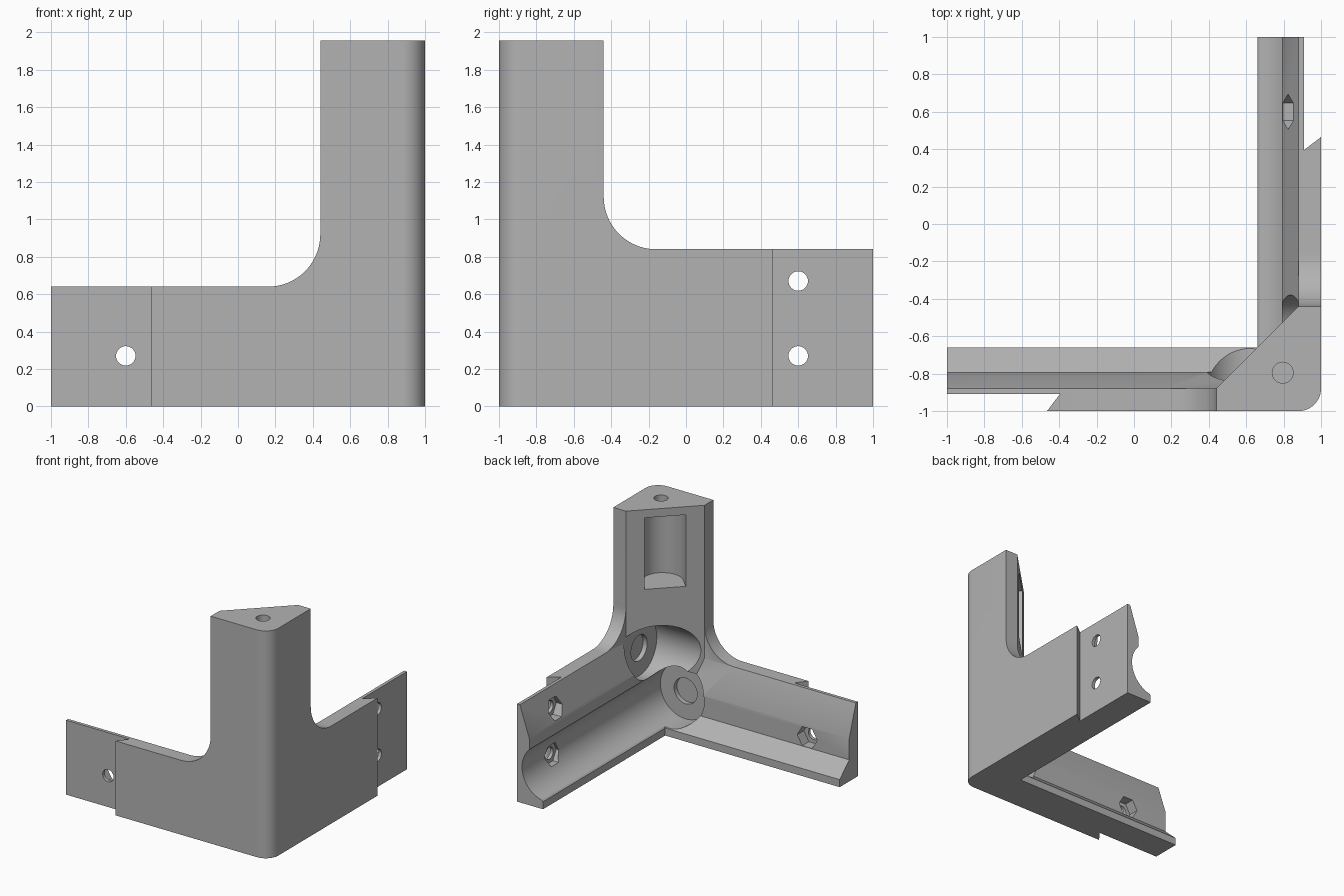
import bpy, bmesh, math
from mathutils import Vector

old = bpy.data.objects.get("Cube")
if old:
    bpy.data.objects.remove(old, do_unlink=True)

grey = bpy.data.materials.new("plain grey")
grey.use_nodes = True
GREY = (0.45, 0.45, 0.45, 1)
grey.diffuse_color = GREY
grey.node_tree.nodes["Principled BSDF"].inputs["Base Color"].default_value = GREY


def prism(name, pts, lo, hi, place):
    """Extrude a 2D profile from lo to hi; place maps (a, b, t) to space."""
    bm = bmesh.new()
    face = bm.faces.new([bm.verts.new(place(a, b, lo)) for a, b in pts])
    ext = bmesh.ops.extrude_face_region(bm, geom=[face])
    shift = Vector(place(0, 0, hi)) - Vector(place(0, 0, lo))
    moved = [v for v in ext["geom"] if isinstance(v, bmesh.types.BMVert)]
    bmesh.ops.translate(bm, verts=moved, vec=shift)
    bmesh.ops.recalc_face_normals(bm, faces=bm.faces)
    mesh = bpy.data.meshes.new(name)
    bm.to_mesh(mesh)
    bm.free()
    mesh.materials.append(grey)
    obj = bpy.data.objects.new(name, mesh)
    bpy.context.collection.objects.link(obj)
    return obj


def arc(cx, cy, r, start, end, n):
    angles = [math.radians(start + (end - start) * i / n) for i in range(n + 1)]
    return [(cx + r * math.cos(a), cy + r * math.sin(a)) for a in angles]


def circle(cx, cy, r, n=64):
    return arc(cx, cy, r, 0, 360, n)[:-1]


def upright(a, b, t):
    return (a, b, t)


# Each arm uses depth d (outward), length t (towards its tip) and height z.
def front(d, t, z):
    return (-t, -d, z)


def side(d, t, z):
    return (d, t, z)


bodies, cutters = [], []

# Triangular column with a rounded outer edge
outline = [(0.44, -0.88), (0.44, -1)] + arc(0.88, -0.88, 0.12, -90, 0, 12)
bracket = prism("corner_bracket", outline + [(1, -0.44), (0.88, -0.44)], 0, 1.955, upright)

for label, to, top, holes in (("front", front, 0.64, [0.27]),
                              ("side", side, 0.84, [0.27, 0.67])):
    def along(d, z, t, to=to): return to(d, t, z)
    def across(t, z, d, to=to): return to(d, t, z)
    def flat(d, t, z, to=to): return to(d, t, z)

    # Arm with a sloped shoulder and a thin foot
    section = [(0.66, 0), (1, 0), (1, top), (0.88, top), (0.79, top - 0.27),
               (0.79, 0.185), (0.66, 0.065)]
    bodies.append(prism(label + "_arm", section, -0.8, 1, along))

    # Fillet between arm and column
    web = arc(-0.16, top + 0.28, 0.28, -90, -180, 20)
    web += [(-0.6, top + 0.28), (-0.6, top - 0.04), (-0.16, top - 0.04)]
    bodies.append(prism(label + "_fillet", web, 0.88, 1, across))

    # Undercut step on the outside of the tip
    step = [(0.908, 0.395), (1, 0.465), (1.1, 0.541), (1.1, 1.1), (0.908, 1.1)]
    cutters.append(prism(label + "_step_cut", step, -0.1, 1, flat))

    # Screw holes with hexagonal nut pockets
    for z in holes:
        cutters.append(prism(label + "_screw_cut", circle(0.6, z, 0.052, 32), 0.5, 1.1, across))
        cutters.append(prism(label + "_nut_cut", circle(0.6, z, 0.095, 6), 0.6, 0.88, across))

# Two staggered rod sockets, each with a smaller recess in its end
for label, to, z in (("front", front, 0.71), ("side", side, 0.31)):
    def along(d, h, t, to=to): return to(d, t, h)
    cutters.append(prism(label + "_rod_cut", circle(0.62, z, 0.24), -0.88, 1.1, along))
    cutters.append(prism(label + "_recess_cut", circle(0.62, z, 0.11), -0.92, -0.8, along))

# Window in the column's inner face with a rounded back, and the top screw hole
c, r = 0.745, 0.163
window = [(c + x, -c + y) for x, y in arc(0, 0, r, -135, 45, 32)]
k = 0.25
window += [(window[-1][0] - k, window[-1][1] + k), (window[0][0] - k, window[0][1] + k)]
cutters.append(prism("window_cut", window, 1.27, 1.885, upright))
cutters.append(prism("top_screw_cut", circle(0.795, -0.795, 0.056, 32), 1.6, 2.1, upright))

# Join the parts, then carve the openings
for parts, mode in ((bodies, "UNION"), (cutters, "DIFFERENCE")):
    for part in parts:
        mod = bracket.modifiers.new(part.name, "BOOLEAN")
        mod.operation = mode
        mod.solver = "EXACT"
        mod.object = part

bpy.context.view_layer.update()
graph = bpy.context.evaluated_depsgraph_get()
result = bpy.data.meshes.new_from_object(bracket.evaluated_get(graph))
bracket.modifiers.clear()
bracket.data = result
for part in bodies + cutters:
    bpy.data.objects.remove(part, do_unlink=True)

# Smooth the rounded walls, keep the edges sharp
bpy.ops.object.select_all(action="DESELECT")
bracket.select_set(True)
bpy.context.view_layer.objects.active = bracket
bpy.ops.object.shade_smooth_by_angle(angle=math.radians(25))
